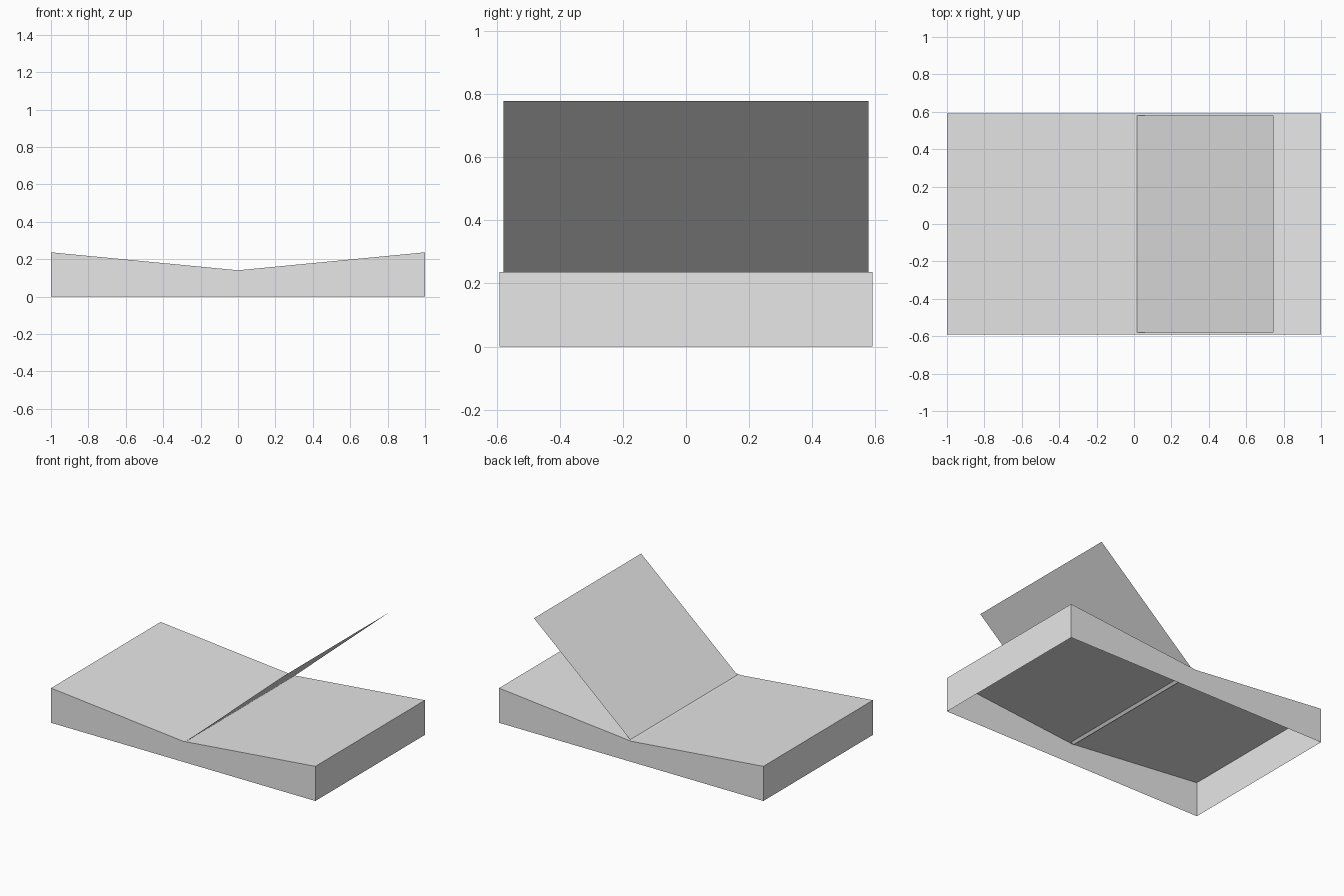
import bpy
import bmesh

cube = bpy.data.objects.get("Cube")
if cube:
    bpy.data.objects.remove(cube, do_unlink=True)

# One flat colour for the whole model
grey = bpy.data.materials.new("light_grey")
grey.use_nodes = True
colour = (0.8, 0.8, 0.8, 1.0)
grey.diffuse_color = colour
grey.node_tree.nodes["Principled BSDF"].inputs["Base Color"].default_value = colour


def add_strip(name, profile, half_depth, walls=False):
    """Sweep an x-z profile along y; optionally drop end walls to the ground."""
    bm = bmesh.new()
    rows = [[bm.verts.new((x, y, z)) for x, z in profile]
            for y in (-half_depth, half_depth)]
    front, back = rows
    for i in range(len(profile) - 1):
        bm.faces.new((front[i], front[i + 1], back[i + 1], back[i]))
    if walls:
        # Close both sides with one polygon between the two lower corners
        bm.faces.new(front[::-1])
        bm.faces.new(back)
    bm.normal_update()
    mesh = bpy.data.meshes.new(name)
    bm.to_mesh(mesh)
    bm.free()
    mesh.materials.append(grey)
    obj = bpy.data.objects.new(name, mesh)
    bpy.context.collection.objects.link(obj)
    return obj


# Open book block: hollow shell without a bottom, dipping at the spine
END, SPINE = 0.237, 0.141
add_strip("book_block",
          [(-1, 0), (-1, END), (0, SPINE), (1, END), (1, 0)],
          0.592, walls=True)

# Single page being turned, rooted just under the spine crease
add_strip("turning_page", [(0, 0.128), (0.745, 0.778)], 0.579)
